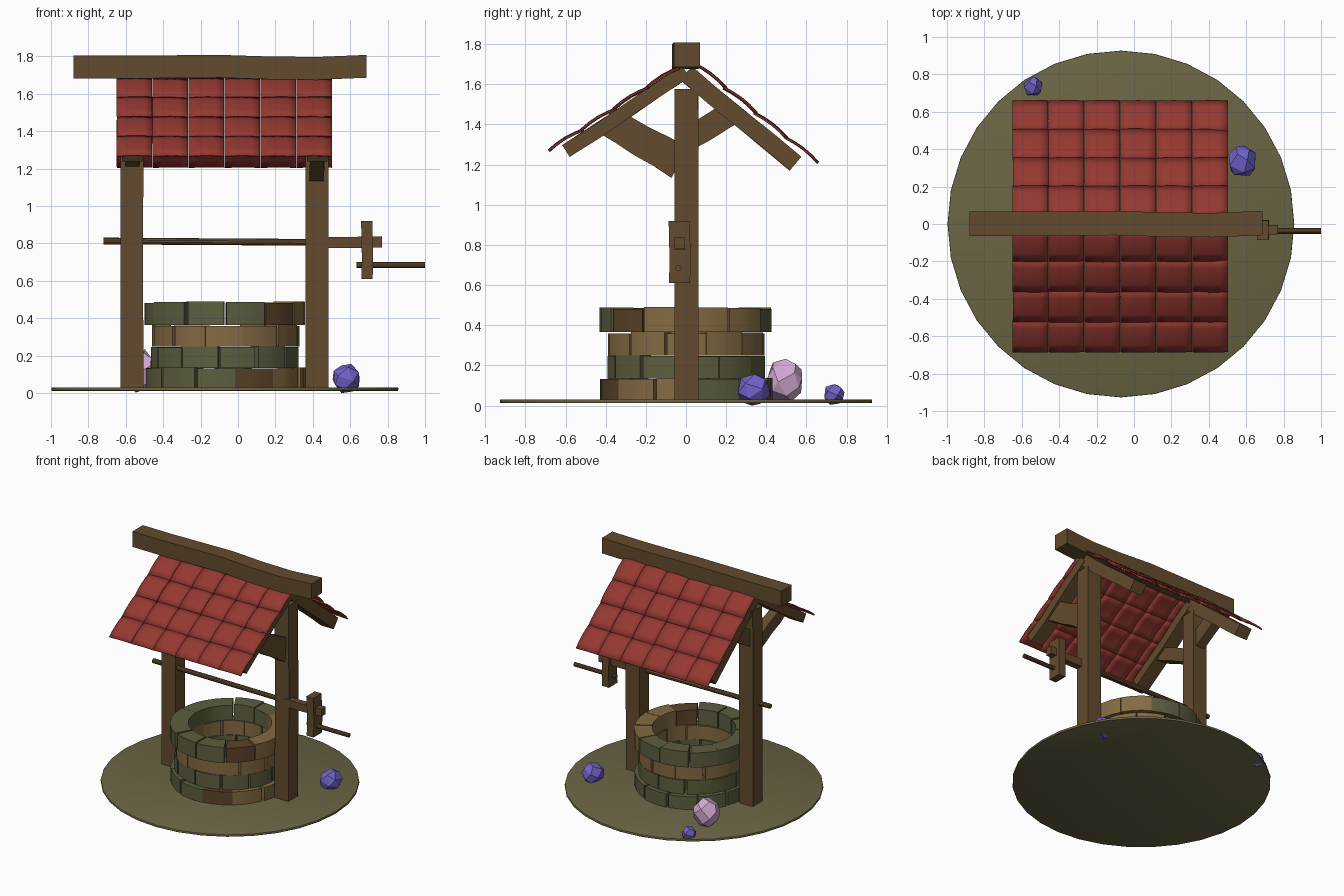
import bpy, bmesh, math, random
from mathutils import Vector, Matrix

if "Cube" in bpy.data.objects:
    bpy.data.objects.remove(bpy.data.objects["Cube"])

random.seed(4)
CX = -0.07  # well and ground centre


def mat(name, rgb):
    m = bpy.data.materials.new(name)
    m.diffuse_color = (*rgb, 1)
    m.use_nodes = True
    m.node_tree.nodes["Principled BSDF"].inputs["Base Color"].default_value = m.diffuse_color
    return m


WOOD = mat("brown wood", (0.125, 0.070, 0.027))
RED = mat("red tile", (0.300, 0.040, 0.031))
MOSS = mat("mossy stone", (0.112, 0.112, 0.052))
TAN = mat("tan stone", (0.230, 0.145, 0.056))
BROWN = mat("brown stone", (0.105, 0.056, 0.022))
EARTH = mat("olive earth", (0.145, 0.130, 0.058))
PURPLE = mat("purple crystal", (0.170, 0.125, 0.600))
PINK = mat("pink crystal", (0.620, 0.390, 0.620))


def finish(bm, name, mats, smooth=True):
    bmesh.ops.recalc_face_normals(bm, faces=bm.faces)
    me = bpy.data.meshes.new(name)
    bm.to_mesh(me)
    bm.free()
    for m in mats:
        me.materials.append(m)
    ob = bpy.data.objects.new(name, me)
    bpy.context.collection.objects.link(ob)
    if smooth:
        bpy.ops.object.select_all(action='DESELECT')
        ob.select_set(True)
        bpy.context.view_layer.objects.active = ob
        bpy.ops.object.shade_smooth_by_angle(angle=math.radians(35))
    return ob


def bevel_all(bm, w, angle=0.6):
    es = [e for e in bm.edges if len(e.link_faces) == 2 and e.calc_face_angle() > angle]
    bmesh.ops.bevel(bm, geom=es, offset=w, segments=2, profile=0.5, affect='EDGES')


def beam(name, a, b, width, thick, cuts=4, wobble=0.003, bevel=0.008, taper=1.0):
    """Hand-hewn timber from a to b; width lies along x (or y for x-running beams)."""
    a, b = Vector(a), Vector(b)
    d = (b - a).normalized()
    side = Vector((0, 1, 0)) if abs(d.x) > 0.7 else Vector((1, 0, 0))
    up = d.cross(side).normalized()
    side = up.cross(d)
    bm = bmesh.new()
    rings = []
    for i in range(cuts + 1):
        t = i / cuts
        k = 1 + (taper - 1) * t
        c = a.lerp(b, t) + (side + up) * random.uniform(-wobble, wobble)
        rings.append([bm.verts.new(c + side * su * width * k / 2 + up * sv * thick * k / 2)
                      for su, sv in ((-1, -1), (1, -1), (1, 1), (-1, 1))])
    for r, s in zip(rings, rings[1:]):
        for i in range(4):
            j = (i + 1) % 4
            bm.faces.new((r[i], r[j], s[j], s[i]))
    bm.faces.new(rings[0])
    bm.faces.new(rings[-1])
    bevel_all(bm, bevel)
    return finish(bm, name, [WOOD])


def rod(name, a, b, r):
    a, b = Vector(a), Vector(b)
    bm = bmesh.new()
    bmesh.ops.create_cone(bm, cap_ends=True, segments=10, radius1=r, radius2=r, depth=(b - a).length)
    rot = (b - a).to_track_quat('Z', 'Y').to_matrix().to_4x4()
    bmesh.ops.transform(bm, matrix=Matrix.Translation((a + b) / 2) @ rot, verts=bm.verts)
    return finish(bm, name, [WOOD])


# Ground disc
bm = bmesh.new()
bmesh.ops.create_cone(bm, cap_ends=True, segments=32, radius1=0.927, radius2=0.927, depth=0.018,
                      matrix=Matrix.Translation((CX, 0, 0.021)))
bevel_all(bm, 0.004)
finish(bm, "ground_disc", [EARTH])


# Well: four courses of curved stones
def stone_color(course, ang):
    ang = (ang + 180) % 360 - 180
    if course == 2:
        return 1
    if course == 3 and -60 < ang < 60:
        return 2 if ang < -30 else 1
    if course == 0 and -82 < ang < -5:
        return 2 if ang < -55 else 1
    return 0


def course(i, z0, z1, r_out, r_in, offset, n=12):
    bm = bmesh.new()
    for k in range(n):
        a0 = offset + k * 360 / n + random.uniform(-2, 2) + 0.5
        a1 = offset + (k + 1) * 360 / n - 0.6
        sb = bmesh.new()
        dr, dz = random.uniform(-0.006, 0.004), random.uniform(-0.004, 0.005)
        cols = []
        for s in range(4):
            a = math.radians(a0 + (a1 - a0) * s / 3)
            cols.append([sb.verts.new((CX + r * math.cos(a), r * math.sin(a), z))
                         for r, z in ((r_in, z0), (r_out + dr, z0), (r_out + dr, z1 + dz), (r_in, z1 + dz))])
        for p, q in zip(cols, cols[1:]):
            for j in range(4):
                m = (j + 1) % 4
                sb.faces.new((p[j], p[m], q[m], q[j]))
        sb.faces.new(cols[0])
        sb.faces.new(cols[-1])
        bevel_all(sb, 0.007)
        for f in sb.faces:
            f.material_index = stone_color(i, (a0 + a1) / 2)
        tmp = bpy.data.meshes.new("tmp")
        sb.to_mesh(tmp)
        sb.free()
        bm.from_mesh(tmp)
        bpy.data.meshes.remove(tmp)
    finish(bm, f"stone_course_{i + 1}", [MOSS, TAN, BROWN])


course(0, 0.025, 0.133, 0.428, 0.30, -82)
course(1, 0.135, 0.247, 0.395, 0.30, -65)
course(2, 0.250, 0.362, 0.395, 0.30, -75)
course(3, 0.365, 0.485, 0.428, 0.30, -60)

# Posts and ridge beam
PL, PR = -0.567, 0.422
for nm, x in (("left", PL), ("right", PR)):
    beam(nm + "_post", (x, 0.002, 0.02), (x, 0.002, 1.577), 0.122, 0.119, cuts=3, wobble=0.001)
    # Rafters
    beam(nm + "_front_rafter", (x, 0.0, 1.662), (x, -0.597, 1.266), 0.11, 0.07)
    beam(nm + "_back_rafter", (x, 0.0, 1.655), (x, 0.545, 1.204), 0.11, 0.088)
beam("ridge_beam", (-0.88, 0.0, 1.742), (0.687, 0.0, 1.742), 0.13, 0.122, cuts=6, wobble=0.006, bevel=0.012)

# Braces
beam("right_front_brace", (PR, -0.03, 1.21), (PR + 0.005, -0.40, 1.42), 0.075, 0.17, taper=0.85)
beam("left_front_brace", (PL, -0.03, 1.25), (PL, -0.37, 1.42), 0.075, 0.10)
beam("left_back_brace", (PL, 0.03, 1.34), (PL, 0.23, 1.46), 0.075, 0.12)

# Axle and crank
rod("axle", (-0.72, -0.03, 0.813), (0.40, -0.03, 0.806), 0.018)
beam("crank_shaft", (0.45, -0.032, 0.808), (0.77, -0.032, 0.808), 0.052, 0.06, cuts=2)
beam("crank_arm", (0.69, -0.032, 0.61), (0.69, -0.032, 0.92), 0.06, 0.105, cuts=3)
rod("crank_handle", (0.634, -0.037, 0.684), (1.0, -0.037, 0.684), 0.016)


# Tiled roof: 4 rows x 6 columns of bulged tiles on each slope
def roof(name, top, low):
    x0, x1, cols, rows, N = -0.648, 0.505, 6, 4, 4
    o = Vector((0, *top))
    d = Vector((0, *low)) - o
    n = d.normalized().cross(Vector((1, 0, 0)))
    n = n if n.z > 0 else -n
    w = (x1 - x0) / cols
    bm = bmesh.new()
    for r in range(rows):
        for c in range(cols):
            jit = random.uniform(-0.012, 0.012)
            tilt = random.uniform(-0.004, 0.004)
            grid = []
            for v in range(N + 1):
                for u in range(N + 1):
                    fu, fv = u / N, v / N
                    s = (r - 0.06 + fv * 1.06 + (jit if 0 < r + fv < rows else 0) * fv) / rows
                    h = 0.016 * math.sin(math.pi * (0.05 + 0.80 * fv)) + 0.004 * math.sin(math.pi * fu) + tilt * fu - 0.006
                    grid.append(bm.verts.new(o + d * max(s, 0) + n * h + Vector((x0 + (c + fu * 0.985) * w, 0, 0))))
            for v in range(N):
                for u in range(N):
                    i = v * (N + 1) + u
                    bm.faces.new((grid[i], grid[i + 1], grid[i + N + 2], grid[i + N + 1]))
    ob = finish(bm, name, [RED])
    sol = ob.modifiers.new("thickness", 'SOLIDIFY')
    sol.thickness = 0.009
    sol.offset = 0


roof("front_roof_tiles", (-0.035, 1.682), (-0.682, 1.266))
roof("back_roof_tiles", (0.045, 1.700), (0.655, 1.205))


# Crystals: faceted convex lumps
def crystal(name, c, size, n, m):
    bm = bmesh.new()
    for i in range(n):
        z = 1 - 2 * (i + 0.5) / n
        a = i * 2.39996 + random.uniform(-0.25, 0.25)
        q = math.sqrt(1 - z * z)
        bm.verts.new((c[0] + size[0] * q * math.cos(a), c[1] + size[1] * q * math.sin(a), c[2] + size[2] * z))
    bmesh.ops.convex_hull(bm, input=bm.verts)
    bmesh.ops.dissolve_limit(bm, angle_limit=0.35, verts=bm.verts, edges=bm.edges)
    finish(bm, name, [m], smooth=False)


crystal("large_purple_crystal", (0.58, 0.335, 0.078), (0.082, 0.088, 0.083), 18, PURPLE)
crystal("small_purple_crystal", (-0.54, 0.735, 0.055), (0.053, 0.055, 0.055), 16, PURPLE)
crystal("pink_crystal", (-0.523, 0.49, 0.122), (0.10, 0.10, 0.115), 26, PINK)
